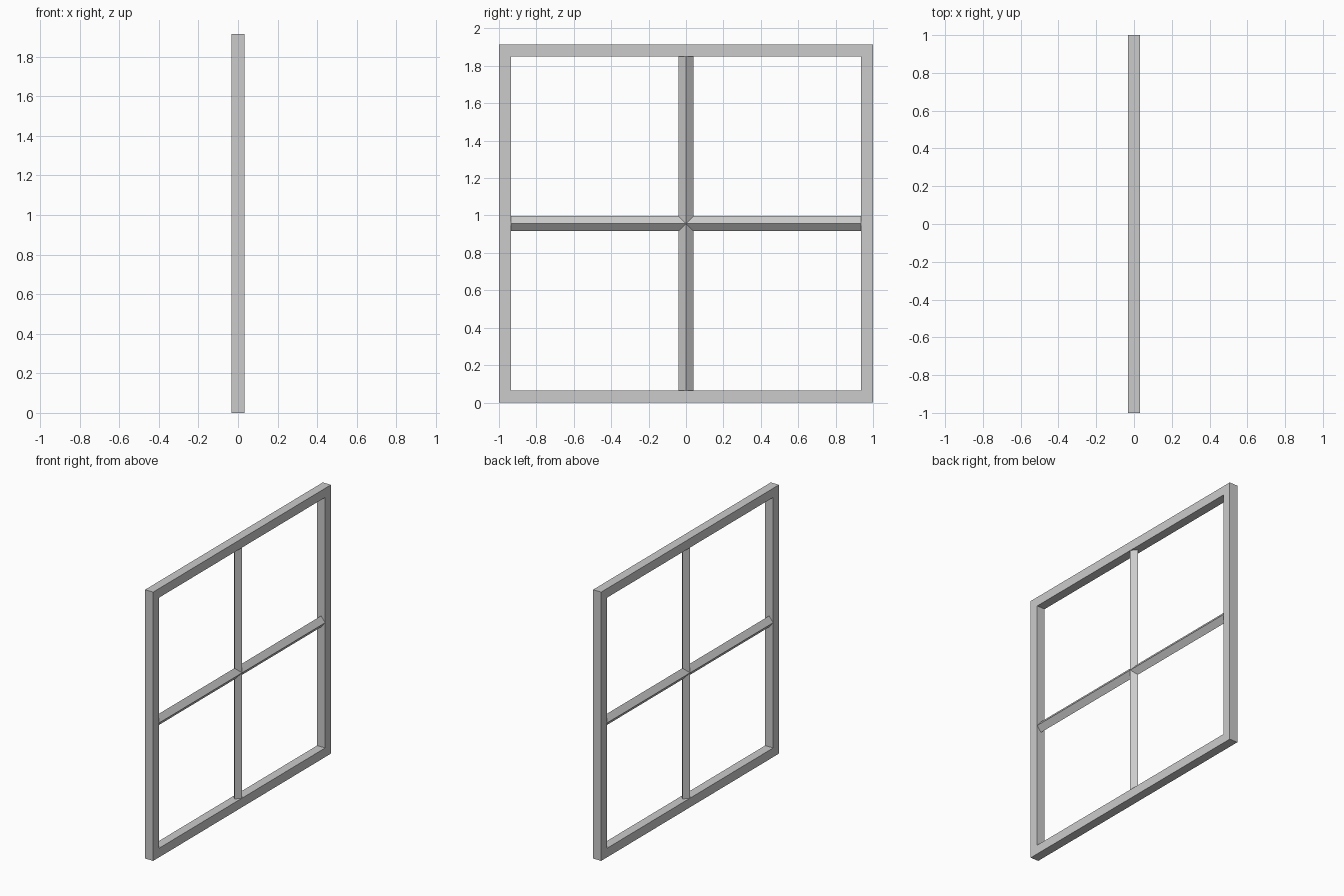
import bpy, bmesh

if "Cube" in bpy.data.objects:
    bpy.data.objects.remove(bpy.data.objects["Cube"])

HALF_Y, HEIGHT = 1.0, 1.914      # outer size of the window
RAIL, HALF_X = 0.065, 0.032      # frame rail width and half depth
BAR = 0.04                       # half width of a glazing bar
MID = HEIGHT / 2


def make_object(name, bm):
    bmesh.ops.recalc_face_normals(bm, faces=bm.faces)
    mesh = bpy.data.meshes.new(name)
    bm.to_mesh(mesh)
    bm.free()
    obj = bpy.data.objects.new(name, mesh)
    bpy.context.collection.objects.link(obj)
    return obj


def rect_loop(bm, x, inset):
    y = HALF_Y - inset
    return [bm.verts.new((x, sy * y, z)) for sy, z in
            ((-1, inset), (1, inset), (1, HEIGHT - inset), (-1, HEIGHT - inset))]


def bridge(bm, a, b):
    n = len(a)
    for i in range(n):
        j = (i + 1) % n
        bm.faces.new((a[i], a[j], b[j], b[i]))


# outer frame: four rectangular loops joined into a closed ring
bm = bmesh.new()
loops = [rect_loop(bm, x, i) for x, i in
         ((-HALF_X, 0), (HALF_X, 0), (HALF_X, RAIL), (-HALF_X, RAIL))]
for k in range(4):
    bridge(bm, loops[k], loops[(k + 1) % 4])
make_object("outer_frame", bm)


# glazing bars: diamond section running between the inner frame faces
def glazing_bar(name, length, vertical):
    bm = bmesh.new()
    ends = []
    for s in (-1, 1):
        along = s * length / 2
        ring = []
        for x, w in ((HALF_X, 0), (0, BAR), (-HALF_X, 0), (0, -BAR)):
            y, z = (w, along) if vertical else (along, w)
            ring.append(bm.verts.new((x, y, z + MID)))
        bm.faces.new(ring)
        ends.append(ring)
    bridge(bm, *ends)
    make_object(name, bm)


glazing_bar("vertical_glazing_bar", HEIGHT - 2 * RAIL, True)
glazing_bar("horizontal_glazing_bar", 2 * (HALF_Y - RAIL), False)
